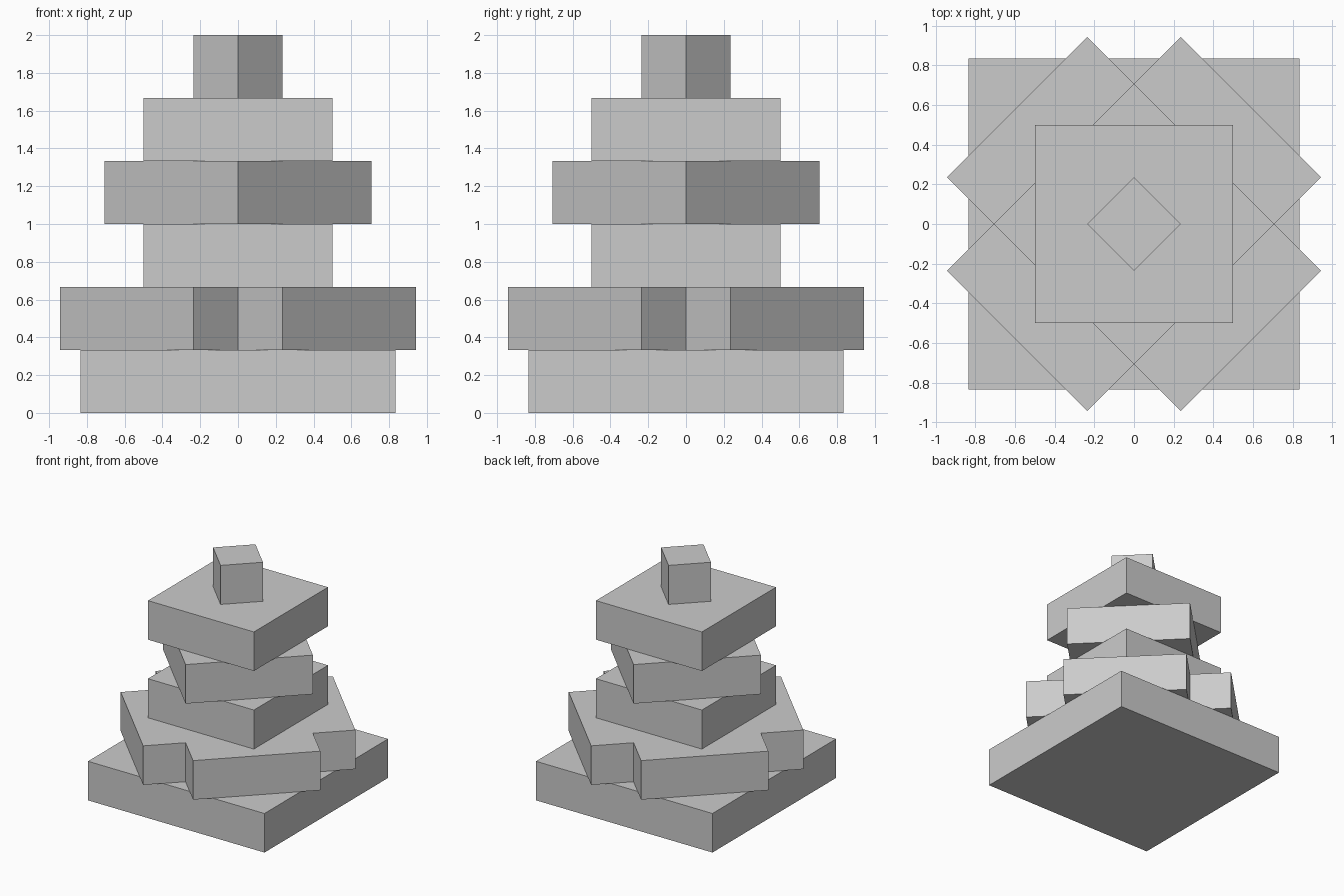
import bpy, bmesh, math

if "Cube" in bpy.data.objects:
    bpy.data.objects.remove(bpy.data.objects["Cube"])

H = 1 / 3  # height of every tier


def square(h):
    return [(-h, -h), (h, -h), (h, h), (-h, h)]


def cross(a, b):
    # one arm's corners, turned four times
    pts = []
    for k in range(4):
        c, s = round(math.cos(k * math.pi / 2)), round(math.sin(k * math.pi / 2))
        pts += [(x * c - y * s, x * s + y * c) for x, y in ((b, -a), (b, a), (a, a))]
    return pts


def tier(name, level, outline, turned=False):
    bm = bmesh.new()
    face = bm.faces.new([bm.verts.new((x, y, 0)) for x, y in outline])
    top = bmesh.ops.extrude_face_region(bm, geom=[face], use_keep_orig=True)
    verts = [v for v in top["geom"] if isinstance(v, bmesh.types.BMVert)]
    bmesh.ops.translate(bm, verts=verts, vec=(0, 0, H))
    bmesh.ops.recalc_face_normals(bm, faces=bm.faces)
    mesh = bpy.data.meshes.new(name)
    bm.to_mesh(mesh)
    bm.free()
    ob = bpy.data.objects.new(name, mesh)
    ob.location.z = level * H
    ob.rotation_euler.z = math.pi / 4 if turned else 0
    bpy.context.collection.objects.link(ob)


# Stacked tiers, every other one turned 45 degrees
tier("base_slab", 0, square(5 / 6))
tier("cross_slab", 1, cross(0.5, 5 / 6), True)
tier("lower_slab", 2, square(0.5))
tier("turned_slab", 3, square(0.5), True)
tier("upper_slab", 4, square(0.5))
tier("top_cube", 5, square(1 / 6), True)
